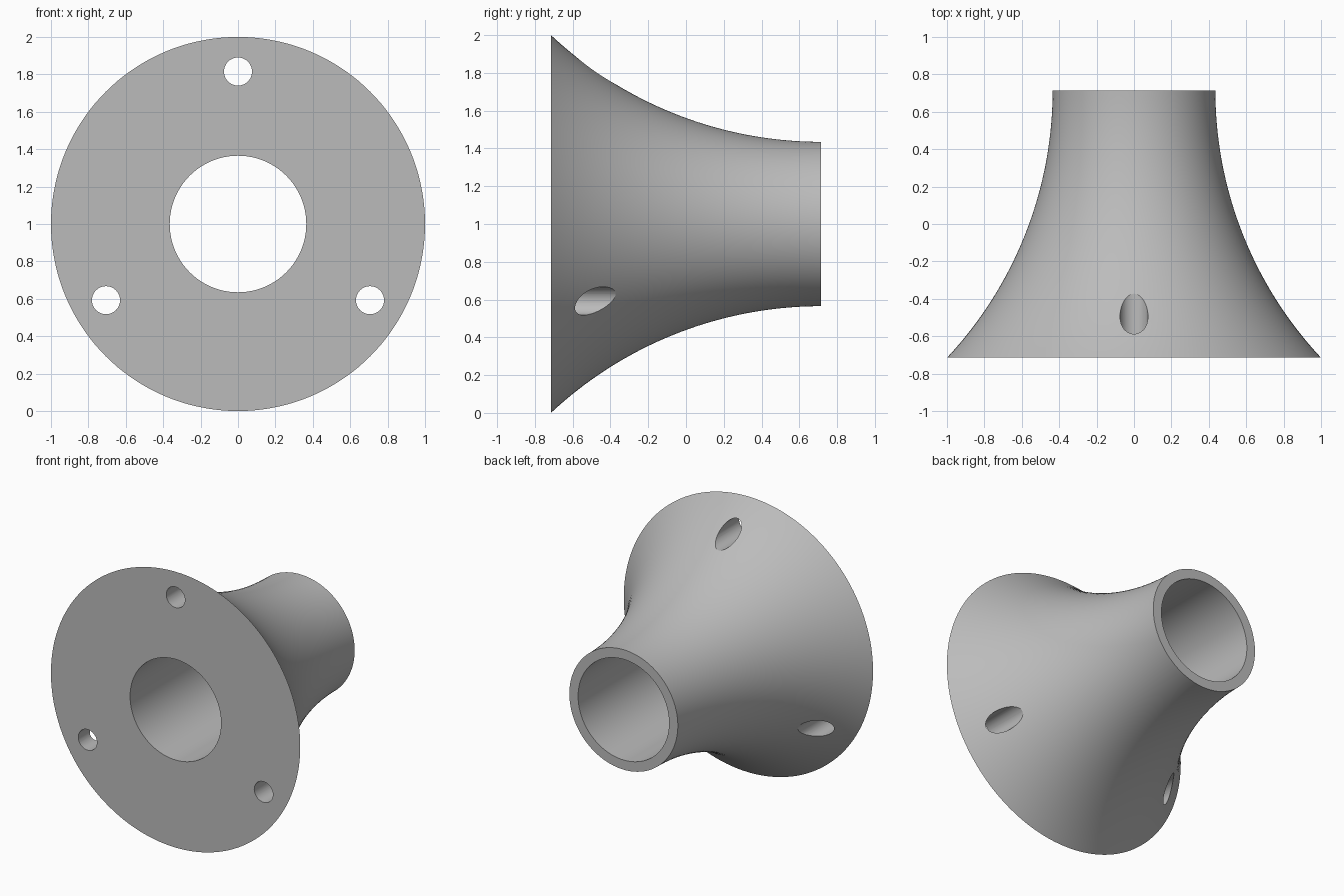
import bpy, bmesh, math
from mathutils import Matrix, Vector

if "Cube" in bpy.data.objects:
    bpy.data.objects.remove(bpy.data.objects["Cube"])

HALF = 0.715        # half length along y
FLANGE_R = 1.0      # wide front rim
NECK_R = 0.435      # narrow rear rim
BORE_R = 0.365
BOLT_R, BOLT_CIRCLE = 0.075, 0.815
CENTRE_Z = 1.0
SEGMENTS, ARC_STEPS = 144, 40

grey = bpy.data.materials.new("plain grey")
grey.use_nodes = True
colour = (0.5, 0.5, 0.5, 1)
grey.diffuse_color = colour
grey.node_tree.nodes["Principled BSDF"].inputs["Base Color"].default_value = colour


def add_object(name, bm):
    bmesh.ops.recalc_face_normals(bm, faces=bm.faces)
    mesh = bpy.data.meshes.new(name)
    bm.to_mesh(mesh)
    bm.free()
    mesh.materials.append(grey)
    obj = bpy.data.objects.new(name, mesh)
    bpy.context.collection.objects.link(obj)
    return obj


# Flared body: a concave arc, tangent to the axis at the neck, plus the bore
rise = FLANGE_R - NECK_R
arc_r = ((2 * HALF) ** 2 + rise ** 2) / (2 * rise)
sweep = math.asin(2 * HALF / arc_r)
profile = [(BORE_R, -HALF)]
for i in range(ARC_STEPS + 1):
    a = sweep * (1 - i / ARC_STEPS)
    profile.append((NECK_R + arc_r * (1 - math.cos(a)), HALF - arc_r * math.sin(a)))
profile.append((BORE_R, HALF))

bm = bmesh.new()
ring = [bm.verts.new((0, y, CENTRE_Z + r)) for r, y in profile]
edges = [bm.edges.new((ring[i - 1], v)) for i, v in enumerate(ring)]
bmesh.ops.spin(bm, geom=ring + edges, cent=(0, 0, CENTRE_Z), axis=(0, 1, 0),
               angle=math.tau, steps=SEGMENTS, use_merge=True)
bmesh.ops.remove_doubles(bm, verts=bm.verts, dist=1e-5)
body = add_object("flared_collar", bm)

# Three bolt holes parallel to the axis
bm = bmesh.new()
for k in range(3):
    a = math.tau * k / 3
    place = Matrix.Translation(Vector((BOLT_CIRCLE * math.sin(a), -HALF,
                                       CENTRE_Z + BOLT_CIRCLE * math.cos(a))))
    bmesh.ops.create_cone(bm, cap_ends=True, segments=48, radius1=BOLT_R, radius2=BOLT_R,
                          depth=1.6, matrix=place @ Matrix.Rotation(math.pi / 2, 4, "X"))
cutter = add_object("bolt_hole_cutter", bm)
cutter.hide_render = True

cut = body.modifiers.new("bolt holes", "BOOLEAN")
cut.operation = "DIFFERENCE"
cut.solver = "EXACT"
cut.object = cutter

bpy.ops.object.select_all(action="DESELECT")
body.select_set(True)
bpy.context.view_layer.objects.active = body
bpy.ops.object.modifier_apply(modifier=cut.name)
bpy.data.objects.remove(cutter)
bpy.ops.object.shade_smooth_by_angle(angle=math.radians(30))
